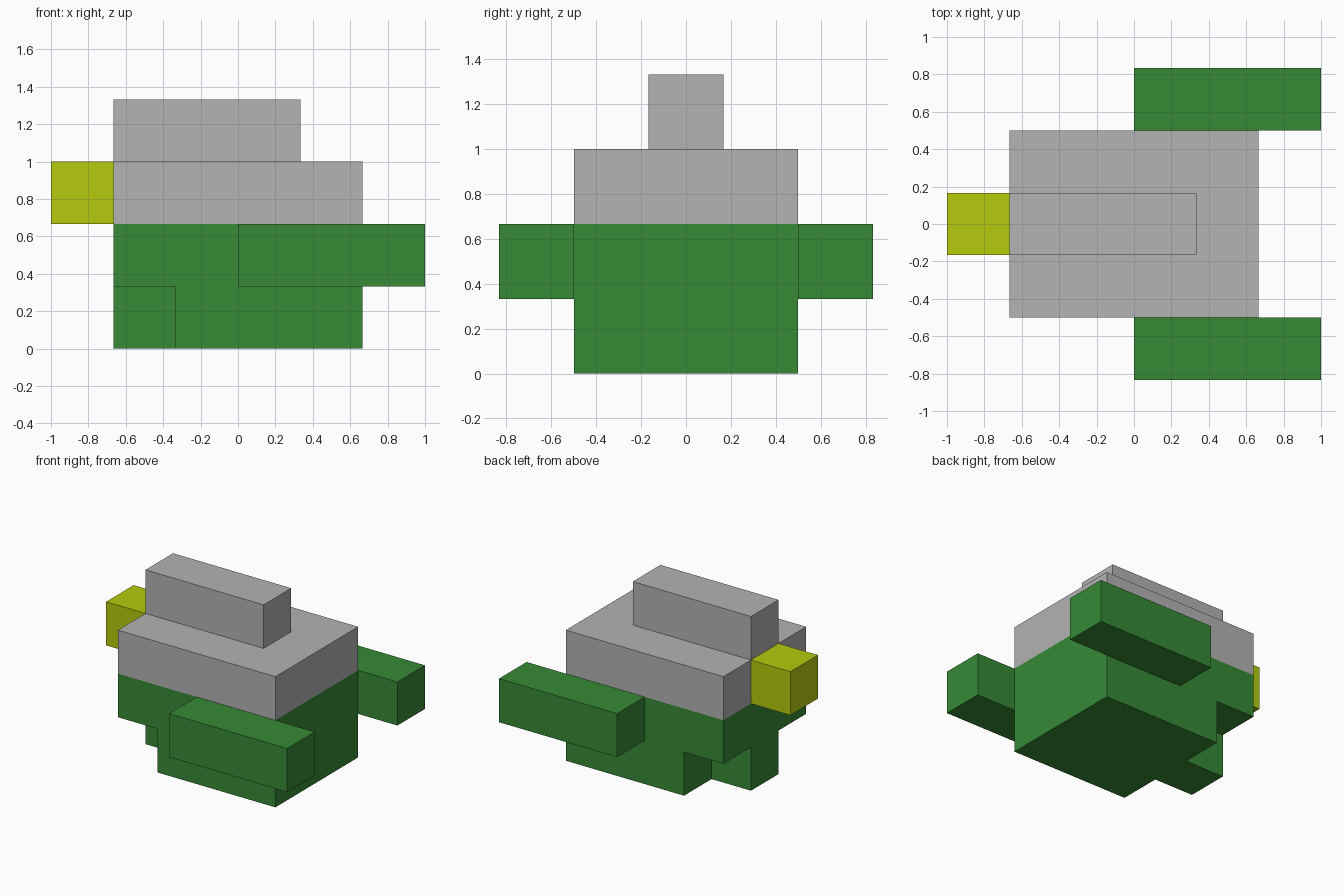
import bpy, bmesh
from mathutils import Vector

if "Cube" in bpy.data.objects:
    bpy.data.objects.remove(bpy.data.objects["Cube"])

U = 1 / 3  # one block of the model's grid


def material(name, rgb):
    mat = bpy.data.materials.new(name)
    mat.diffuse_color = (*rgb, 1)
    mat.use_nodes = True
    mat.node_tree.nodes["Principled BSDF"].inputs["Base Color"].default_value = mat.diffuse_color
    return mat


GREEN = material("green", (0.037, 0.254, 0.037))
GREY = material("light grey", (0.451, 0.451, 0.451))
YELLOW = material("yellow green", (0.462, 0.597, 0.004))


def box(name, mat, low, high):
    """Box between two corners given in grid blocks."""
    low, high = Vector(low) * U, Vector(high) * U
    bm = bmesh.new()
    bmesh.ops.create_cube(bm, size=1)
    bmesh.ops.scale(bm, verts=bm.verts, vec=high - low)
    bmesh.ops.translate(bm, verts=bm.verts, vec=(low + high) / 2)
    mesh = bpy.data.meshes.new(name)
    bm.to_mesh(mesh)
    bm.free()
    mesh.materials.append(mat)
    obj = bpy.data.objects.new(name, mesh)
    bpy.context.collection.objects.link(obj)


# Lower hull, with a narrow keel block under the nose end
box("hull_base", GREEN, (-1, -1.5, 0), (2, 1.5, 1))
box("keel_block", GREEN, (-2, -0.5, 0), (-1, 0.5, 1))
box("hull_middle", GREEN, (-2, -1.5, 1), (2, 1.5, 2))

# Grey deck and ridge
box("deck", GREY, (-2, -1.5, 2), (2, 1.5, 3))
box("top_ridge", GREY, (-2, -0.5, 3), (1, 0.5, 4))

# Yellow nose
box("nose", YELLOW, (-3, -0.5, 2), (-2, 0.5, 3))

# Side arms, one on each side
for name, y in (("right_arm", -2.5), ("left_arm", 1.5)):
    box(name, GREEN, (0, y, 1), (3, y + 1, 2))
